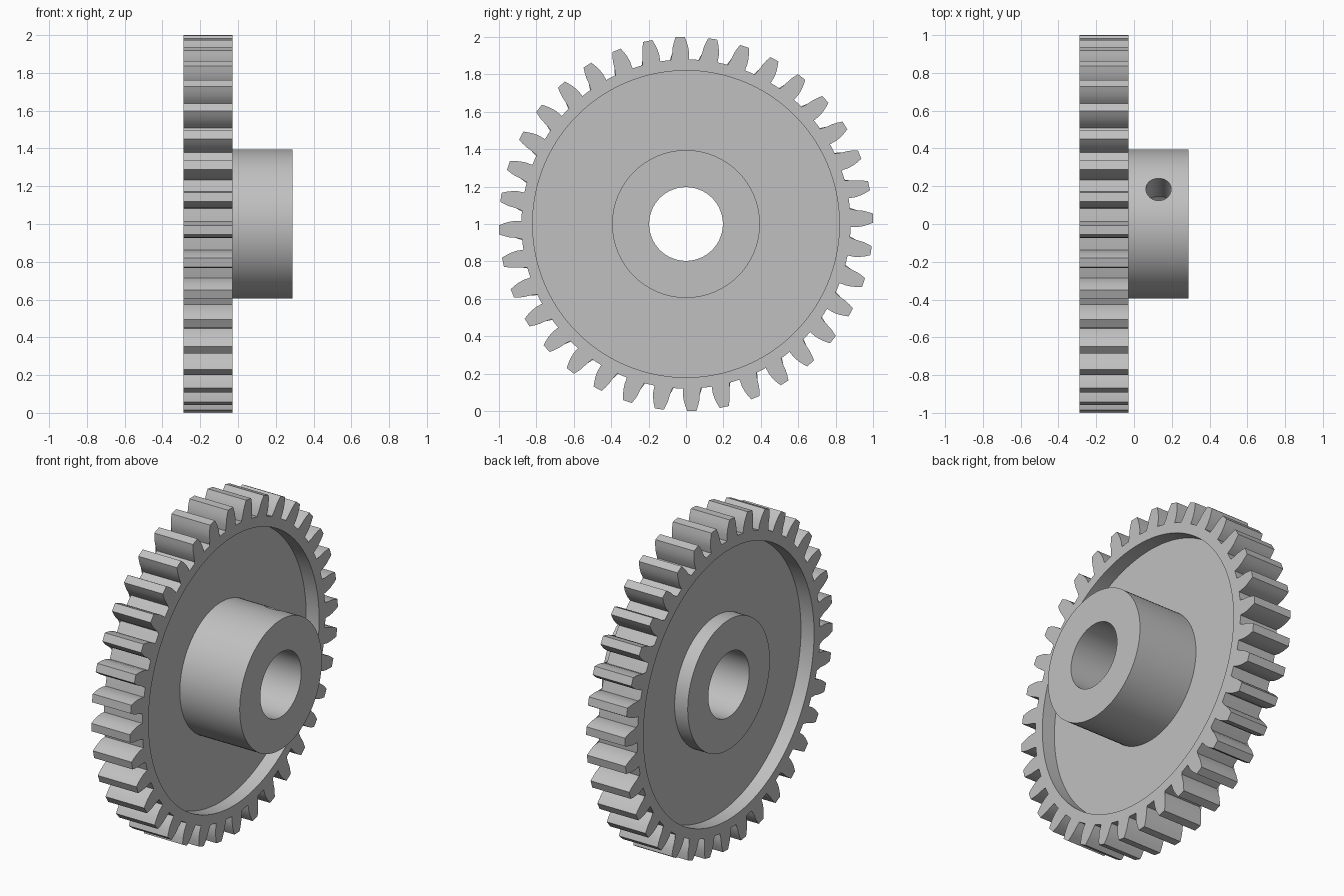
import bpy, bmesh, math
from mathutils import Matrix, Vector

cube = bpy.data.objects.get("Cube")
if cube:
    bpy.data.objects.remove(cube, do_unlink=True)

# Main dimensions (the axle runs along x, at height 1)
TEETH, FIRST = 36, math.radians(1.8)
TIP, PITCH, ROOT = 1.0, 0.947, 0.88
PRESSURE = math.radians(14.5)
BACK, RIM_FRONT, HUB_FRONT = -0.288, -0.028, 0.288
WEB_BACK, WEB_FRONT = -0.2, -0.115
RECESS_R, HUB_R, BORE_R = 0.82, 0.395, 0.197

steel = bpy.data.materials.new("Grey steel")
steel.use_nodes = True
grey = (0.53, 0.53, 0.53, 1)
steel.diffuse_color = grey
steel.node_tree.nodes["Principled BSDF"].inputs["Base Color"].default_value = grey


def circle(radius, count, start=0.0):
    return [(radius, start + math.tau * i / count) for i in range(count)]


def gear_outline():
    """Involute teeth as (radius, angle) points."""
    base = PITCH * math.cos(PRESSURE)
    inv = lambda a: math.tan(a) - a

    def half_angle(r):
        at_r = math.acos(min(1, base / r))
        return math.pi / (2 * TEETH) + inv(PRESSURE) - inv(at_r)

    radii = [ROOT, base, PITCH, (PITCH + TIP) / 2, TIP]
    points = []
    for t in range(TEETH):
        mid = FIRST + math.tau * t / TEETH
        points += [(r, mid - half_angle(r)) for r in radii]
        points += [(r, mid + half_angle(r)) for r in reversed(radii)]
        points.append((ROOT, mid + math.pi / TEETH))
    return points


def ring_body(name, sections):
    """Closed ring skinned through (x, outline) sections."""
    bm = bmesh.new()
    loops = [[bm.verts.new((x, r * math.cos(a), 1 + r * math.sin(a))) for r, a in outline]
             for x, outline in sections]
    for k, loop in enumerate(loops):
        following = loops[(k + 1) % len(loops)]
        for i in range(len(loop)):
            j = (i + 1) % len(loop)
            bm.faces.new((loop[i], loop[j], following[j], following[i]))
    bmesh.ops.recalc_face_normals(bm, faces=bm.faces)
    mesh = bpy.data.meshes.new(name)
    bm.to_mesh(mesh)
    bm.free()
    mesh.materials.append(steel)
    obj = bpy.data.objects.new(name, mesh)
    bpy.context.collection.objects.link(obj)
    return obj


def activate(obj):
    bpy.ops.object.select_all(action='DESELECT')
    obj.select_set(True)
    bpy.context.view_layer.objects.active = obj


def tube(name, back, front, outer, inner, count):
    return ring_body(name, [(back, circle(outer, count)), (front, circle(outer, count)),
                            (front, circle(inner, count)), (back, circle(inner, count))])


# Toothed rim
teeth = gear_outline()
inside = circle(RECESS_R, len(teeth), FIRST - math.pi / (2 * TEETH))
rim = ring_body("toothed_rim", [(BACK, teeth), (RIM_FRONT, teeth),
                                (RIM_FRONT, inside), (BACK, inside)])

# Thin web between rim and hub
web = tube("web", WEB_BACK, WEB_FRONT, RECESS_R + 0.01, HUB_R - 0.01, 144)

# Hub with bore
hub = tube("hub", BACK, HUB_FRONT, HUB_R, BORE_R, 96)

# Set screw hole through one wall of the hub
tilt = math.radians(62)
direction = Vector((0, math.cos(tilt), math.sin(tilt)))
bm = bmesh.new()
bmesh.ops.create_cone(bm, cap_ends=True, segments=40, radius1=0.067, radius2=0.067, depth=0.4,
                      matrix=Matrix.Translation(Vector((0.13, 0, 1)) + direction * 0.3)
                      @ direction.to_track_quat('Z', 'Y').to_matrix().to_4x4())
mesh = bpy.data.meshes.new("screw_hole_cutter")
bm.to_mesh(mesh)
bm.free()
mesh.materials.append(steel)
cutter = bpy.data.objects.new("screw_hole_cutter", mesh)
cutter.hide_render = True
bpy.context.collection.objects.link(cutter)

cut = hub.modifiers.new("screw_hole", 'BOOLEAN')
cut.operation = 'DIFFERENCE'
cut.solver = 'EXACT'
cut.object = cutter
activate(hub)
bpy.ops.object.modifier_apply(modifier=cut.name)
bpy.data.objects.remove(cutter, do_unlink=True)

# Smooth round walls, crisp edges
for part in (rim, web, hub):
    activate(part)
    bpy.ops.object.shade_smooth_by_angle(angle=math.radians(25))
